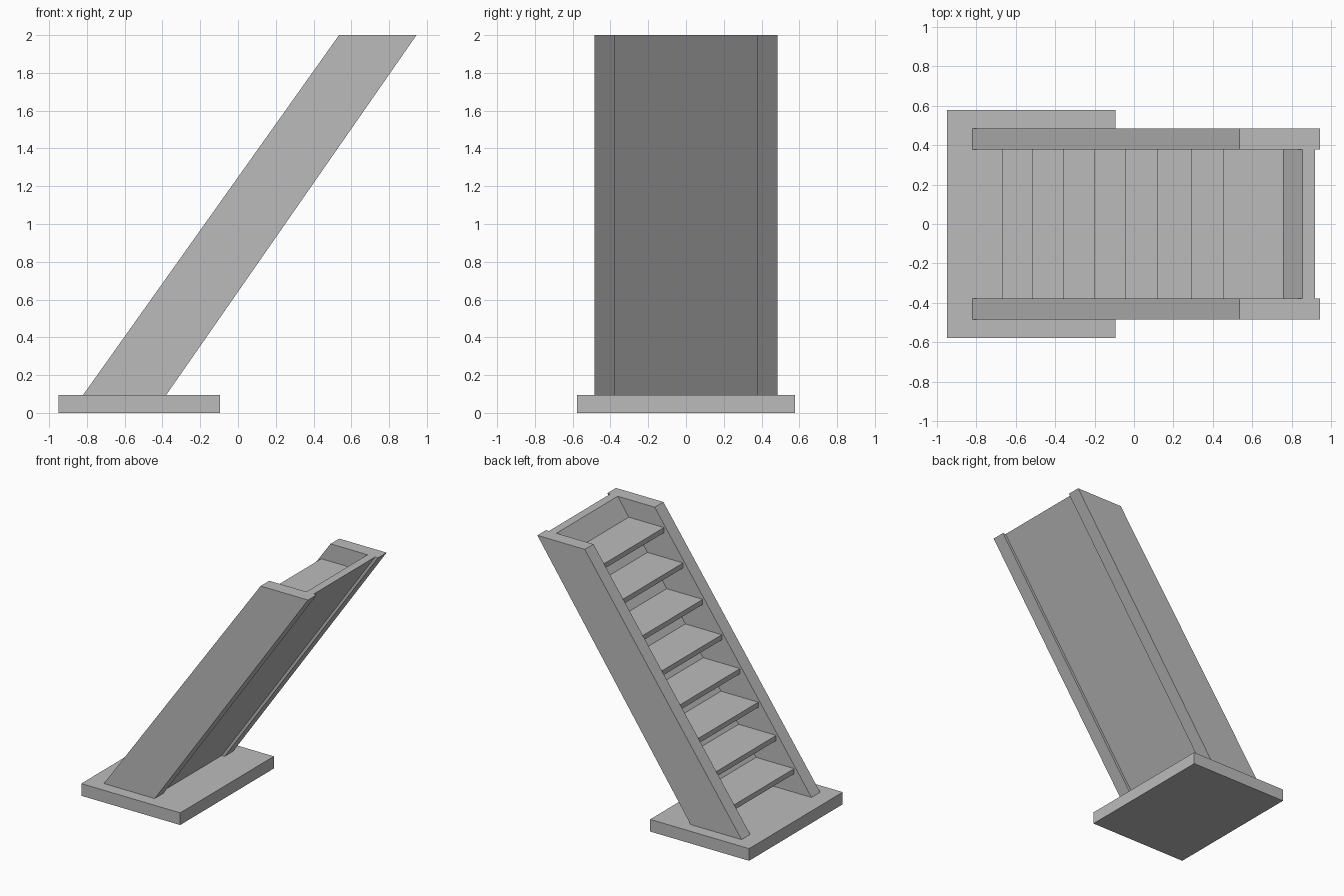
import bpy

# Remove the default cube
cube = bpy.data.objects.get("Cube")
if cube:
    bpy.data.objects.remove(cube, do_unlink=True)

grey = bpy.data.materials.new("plain_grey")
grey.use_nodes = True
colour = (0.5, 0.5, 0.5, 1)
grey.diffuse_color = colour
grey.node_tree.nodes["Principled BSDF"].inputs["Base Color"].default_value = colour

BASE_TOP, TOP = 0.095, 2.0


def prism(name, profile, y0, y1):
    """Extrude an x-z outline (anticlockwise seen from the front) along y."""
    n = len(profile)
    verts = [(x, y, z) for y in (y0, y1) for x, z in profile]
    faces = [list(range(n)), list(range(2 * n - 1, n - 1, -1))]
    for i in range(n):
        j = (i + 1) % n
        faces.append([j, i, i + n, j + n])
    mesh = bpy.data.meshes.new(name)
    mesh.from_pydata(verts, [], faces)
    mesh.materials.append(grey)
    obj = bpy.data.objects.new(name, mesh)
    bpy.context.collection.objects.link(obj)
    return obj


def box_profile(x0, x1, z0, z1):
    return [(x0, z0), (x1, z0), (x1, z1), (x0, z1)]


def sloped_profile(low0, low1, high0, high1):
    return [(low0, BASE_TOP), (low1, BASE_TOP), (high1, TOP), (high0, TOP)]


# Base slab
prism("base_slab", box_profile(-0.95, -0.095, 0, BASE_TOP), -0.578, 0.578)

# Slanted side walls
for side, y0, y1 in (("right", -0.485, -0.378), ("left", 0.378, 0.485)):
    prism(side + "_side_wall", sloped_profile(-0.82, -0.38, 0.535, 0.945), y0, y1)

# Slanted panel under the steps, slightly recessed
low, high = -0.47, 0.855
prism("back_panel", sloped_profile(low, low + 0.065, high, high + 0.065), -0.378, 0.378)

# Treads, from the front opening back to the panel
fronts = (-0.67, -0.515, -0.36, -0.203, -0.045, 0.12, 0.29, 0.455)
for i, x in enumerate(fronts):
    z = 0.28 + (x - fronts[0]) / 0.711
    back = low + (high - low) * (z - BASE_TOP) / (TOP - BASE_TOP) + 0.005
    prism(f"tread_{i + 1}", box_profile(x, back, z - 0.04, z), -0.378, 0.378)
